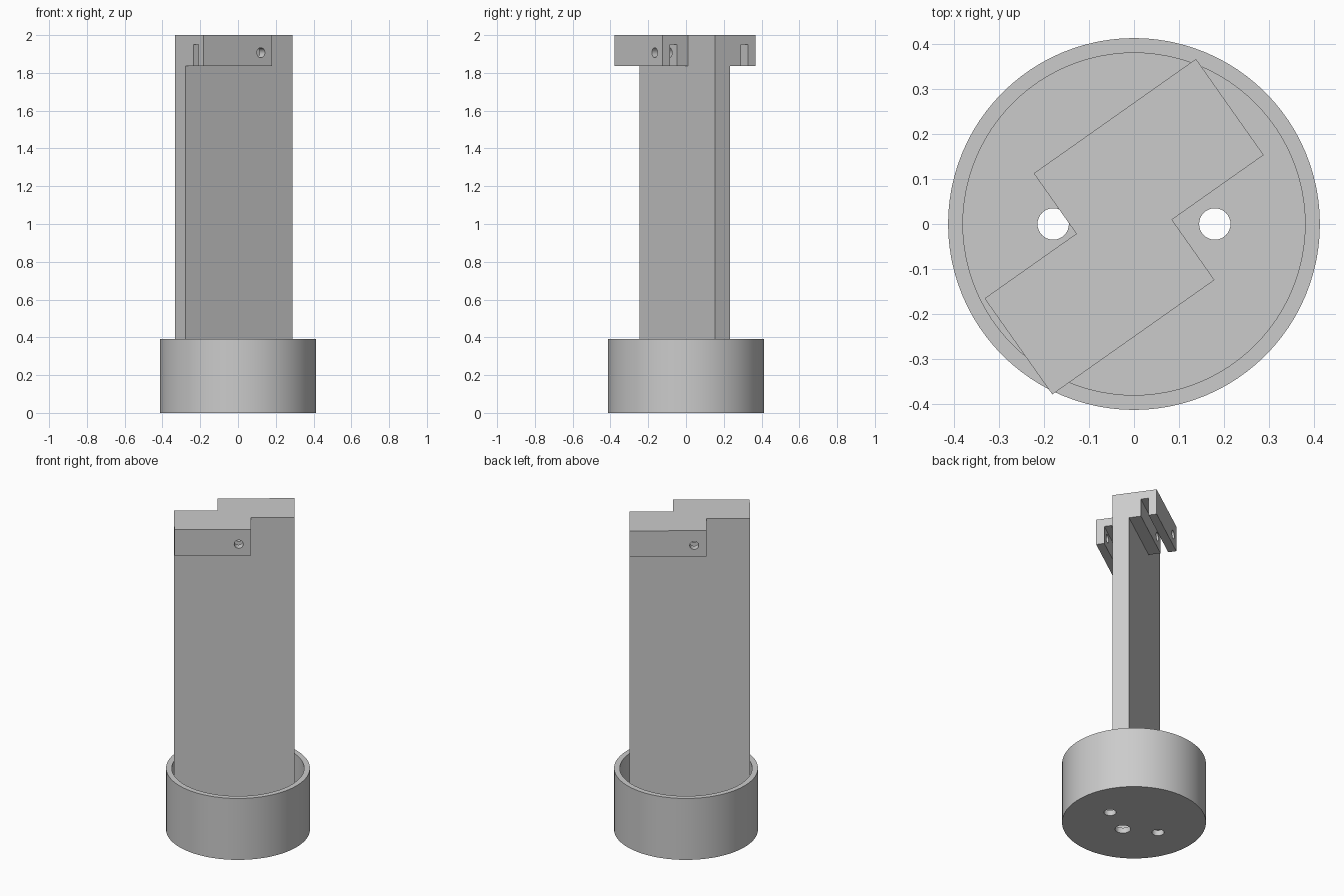
import bpy, bmesh, math
from mathutils import Matrix, Vector

if "Cube" in bpy.data.objects:
    bpy.data.objects.remove(bpy.data.objects["Cube"], do_unlink=True)

grey = bpy.data.materials.new("plain grey")
grey.use_nodes = True
grey.diffuse_color = (0.6, 0.6, 0.6, 1)
grey.node_tree.nodes["Principled BSDF"].inputs["Base Color"].default_value = (0.6, 0.6, 0.6, 1)

# Post frame: u runs along the plate, v across it
POST = Matrix.Translation((-0.022, -0.006, 0)) @ Matrix.Rotation(math.radians(35.2), 4, "Z")
HALF_U, HALF_V, ARM_V = 0.346, 0.0486, 0.213
FLOOR, ARM_Z, TOP = 0.035, 1.836, 2.0


def make(name, bm):
    bmesh.ops.recalc_face_normals(bm, faces=bm.faces)
    mesh = bpy.data.meshes.new(name)
    bm.to_mesh(mesh)
    bm.free()
    mesh.materials.append(grey)
    obj = bpy.data.objects.new(name, mesh)
    bpy.context.collection.objects.link(obj)
    return obj


def prism(name, points, step, frame):
    """Extrude a closed outline along step, placed in a frame."""
    bm = bmesh.new()
    face = bm.faces.new([bm.verts.new(p) for p in points])
    new = bmesh.ops.extrude_face_region(bm, geom=[face])["geom"]
    bmesh.ops.translate(bm, vec=Vector(step),
                        verts=[g for g in new if isinstance(g, bmesh.types.BMVert)])
    bm.transform(frame)
    return make(name, bm)


def rod(name, radius, depth, frame):
    bm = bmesh.new()
    bmesh.ops.create_cone(bm, cap_ends=True, segments=32, radius1=radius,
                          radius2=radius, depth=depth, matrix=frame)
    return make(name, bm)


def combine(target, tool, operation):
    mod = target.modifiers.new(operation, "BOOLEAN")
    mod.operation, mod.solver, mod.object = operation, "EXACT", tool
    bpy.context.view_layer.objects.active = target
    bpy.ops.object.modifier_apply(modifier=mod.name)
    bpy.data.objects.remove(tool, do_unlink=True)


# Round cup with a thin floor
bm = bmesh.new()
profile = [(0, 0), (0.414, 0), (0.414, 0.39), (0.381, 0.39), (0.381, FLOOR), (0, FLOOR)]
verts = [bm.verts.new((r, 0, z)) for r, z in profile]
edges = [bm.edges.new(pair) for pair in zip(verts, verts[1:])]
bmesh.ops.spin(bm, geom=verts + edges, cent=(0, 0, 0), axis=(0, 0, 1),
               angle=math.tau, steps=96, use_merge=True)
bmesh.ops.remove_doubles(bm, verts=bm.verts, dist=0.0001)
cup = make("base_cup", bm)

# Floor holes: a pair at the sides and a wider one in front
for x, y, radius in [(-0.18, 0, 0.035), (0.18, 0, 0.035), (0, -0.1, 0.045)]:
    combine(cup, rod("floor_cutter", radius, 0.2, Matrix.Translation((x, y, 0))), "DIFFERENCE")

# Upright plate
post = prism("post", [(-HALF_U, -HALF_V, FLOOR), (HALF_U, -HALF_V, FLOOR),
                      (HALF_U, HALF_V, FLOOR), (-HALF_U, HALF_V, FLOOR)],
             (0, 0, TOP - FLOOR), POST)

# Two slotted head arms, one turned half round from the other
section = [(0, ARM_Z), (0.119, ARM_Z), (0.119, 1.949), (0.165, 1.949),
           (0.165, ARM_Z), (ARM_V, ARM_Z), (ARM_V, TOP), (0, TOP)]
for turn in (0, math.pi):
    frame = POST @ Matrix.Rotation(turn, 4, "Z")
    arm = prism("head_arm", [(-0.096, v, z) for v, z in section],
                (HALF_U + 0.096, 0, 0), frame)
    # Pin hole through both cheeks of the slot
    pin = frame @ Matrix.Translation((-0.025, 0.17, 1.907)) @ Matrix.Rotation(math.pi / 2, 4, "X")
    combine(arm, rod("pin_cutter", 0.026, 0.23, pin), "DIFFERENCE")
    combine(post, arm, "UNION")

# Smooth round walls, crisp edges
bpy.ops.object.select_all(action="DESELECT")
for obj in (cup, post):
    obj.select_set(True)
bpy.context.view_layer.objects.active = cup
bpy.ops.object.shade_smooth_by_angle(angle=math.radians(30))
